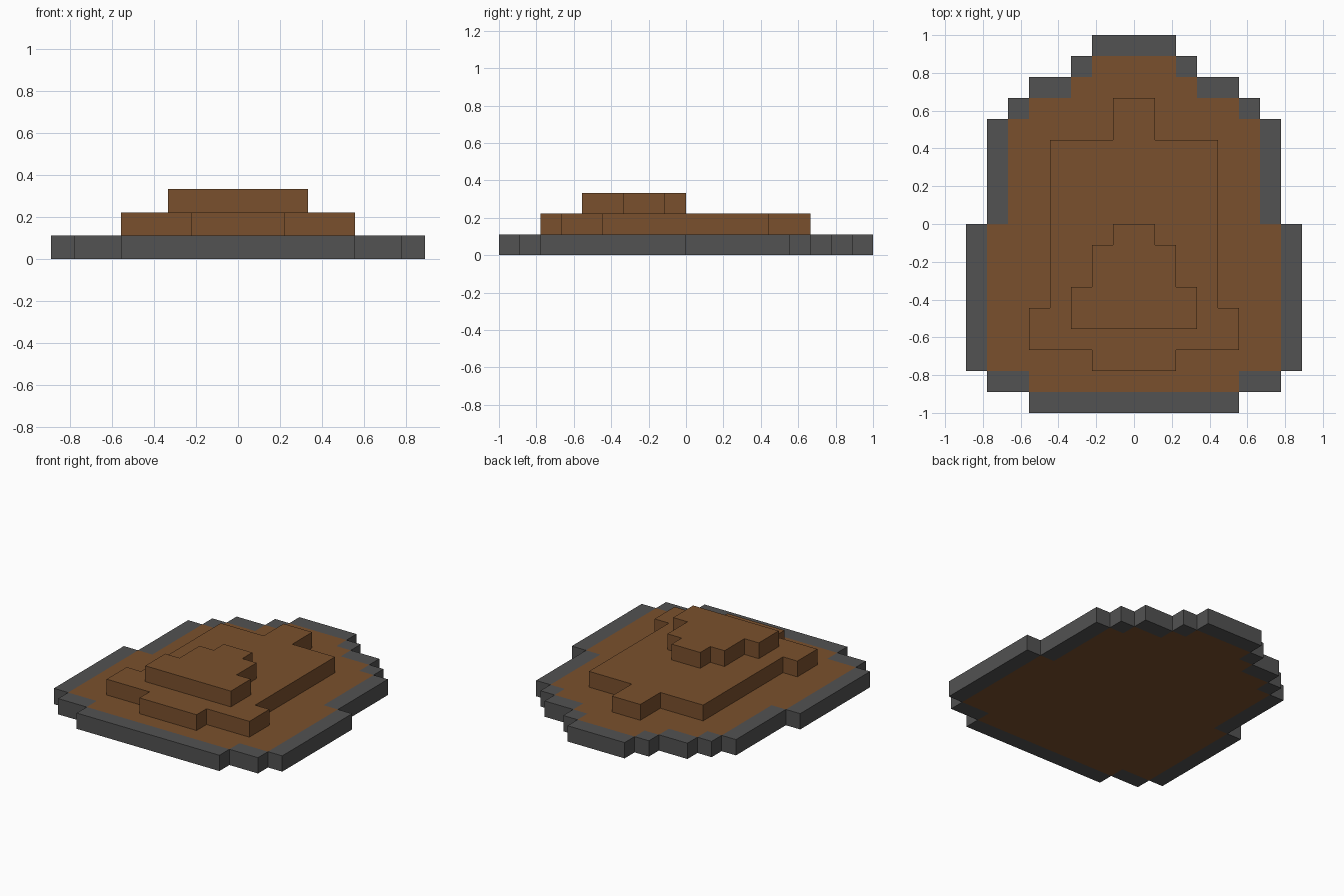
import bpy, bmesh, math

cube = bpy.data.objects.get("Cube")
if cube:
    bpy.data.objects.remove(cube, do_unlink=True)

U = 1 / 9  # size of one block


def material(name, rgb):
    m = bpy.data.materials.new(name)
    m.use_nodes = True
    m.diffuse_color = (*rgb, 1)
    bsdf = next(n for n in m.node_tree.nodes if n.type == 'BSDF_PRINCIPLED')
    bsdf.inputs["Base Color"].default_value = (*rgb, 1)
    return m


stone = material("grey stone", (0.085, 0.085, 0.085))
dirt = material("brown dirt", (0.195, 0.081, 0.026))


def cells(rows):
    """Blocks covered by symmetric rows of (y start, y end, half width)."""
    return {(x, y) for y0, y1, w in rows for y in range(y0, y1) for x in range(-w, w)}


def layer(name, level, rows, mats, inner=()):
    """One block-high slab; top and bottom faces over 'inner' use the second material."""
    filled, inset = cells(rows), cells(inner)
    bm = bmesh.new()

    def quad(points, index=0):
        f = bm.faces.new([bm.verts.new((x * U, y * U, z * U)) for x, y, z in points])
        f.material_index = index

    lo, hi = level, level + 1
    for x, y in sorted(filled):
        ring = [(x, y), (x + 1, y), (x + 1, y + 1), (x, y + 1)]
        index = int((x, y) in inset)
        quad([(*p, hi) for p in ring], index)
        quad([(*p, lo) for p in reversed(ring)], index)
        # Side walls only where the neighbouring block is empty
        for i, (dx, dy) in enumerate([(0, -1), (1, 0), (0, 1), (-1, 0)]):
            if (x + dx, y + dy) not in filled:
                a, b = ring[i], ring[(i + 1) % 4]
                quad([(*a, lo), (*b, lo), (*b, hi), (*a, hi)])

    # Weld the blocks and merge flat regions into clean faces
    bmesh.ops.remove_doubles(bm, verts=bm.verts[:], dist=1e-4)
    bmesh.ops.dissolve_limit(bm, angle_limit=math.radians(1), verts=bm.verts[:],
                             edges=bm.edges[:], delimit={'MATERIAL'})
    mesh = bpy.data.meshes.new(name)
    for m in mats:
        mesh.materials.append(m)
    bm.to_mesh(mesh)
    bm.free()
    bpy.context.collection.objects.link(bpy.data.objects.new(name, mesh))


# Stone-edged base with flush dirt in the middle
layer("base", 0,
      [(-9, -8, 5), (-8, -7, 7), (-7, 0, 8), (0, 5, 7), (5, 6, 6),
       (6, 7, 5), (7, 8, 3), (8, 9, 2)],
      [stone, dirt],
      [(-8, -7, 5), (-7, 0, 7), (0, 5, 6), (5, 6, 5), (6, 7, 3), (7, 8, 2)])

# Dirt tiers stacked on top
layer("middle_mound", 1, [(-7, -6, 2), (-6, -4, 5), (-4, 4, 4), (4, 6, 1)], [dirt])
layer("top_mound", 2, [(-5, -3, 3), (-3, -1, 2), (-1, 0, 1)], [dirt])
